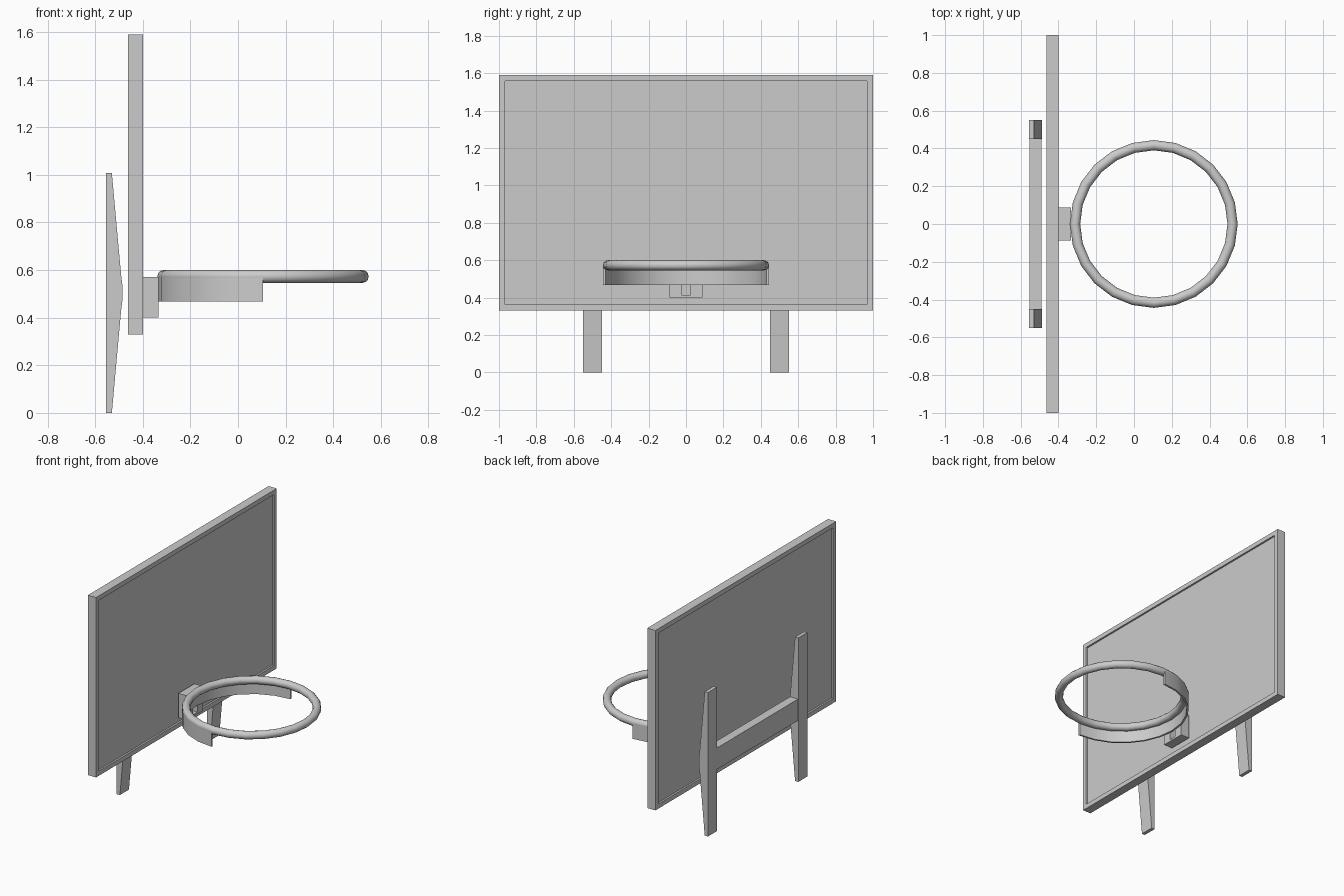
import bpy, bmesh
from math import pi, cos, sin, radians

if "Cube" in bpy.data.objects:
    bpy.data.objects.remove(bpy.data.objects["Cube"])


def make_object(name, bm):
    bmesh.ops.recalc_face_normals(bm, faces=bm.faces)
    mesh = bpy.data.meshes.new(name)
    bm.to_mesh(mesh)
    bm.free()
    obj = bpy.data.objects.new(name, mesh)
    bpy.context.collection.objects.link(obj)
    return obj


def box_bm(x, y, z):
    bm = bmesh.new()
    bmesh.ops.create_cube(bm, size=1)
    for v in bm.verts:
        v.co = [lo + (c + 0.5) * (hi - lo) for c, (lo, hi) in zip(v.co, (x, y, z))]
    bm.normal_update()
    return bm


def prism(name, points, place, lo, hi):
    """Extrude a 2D outline between lo and hi; place maps (a, b, depth) to xyz."""
    bm = bmesh.new()
    rows = [[bm.verts.new(place(a, b, d)) for a, b in points] for d in (lo, hi)]
    bm.faces.new(rows[0])
    bm.faces.new(rows[1])
    n = len(points)
    for i in range(n):
        j = (i + 1) % n
        bm.faces.new((rows[0][i], rows[0][j], rows[1][j], rows[1][i]))
    return make_object(name, bm)


def smooth(obj):
    bpy.ops.object.select_all(action='DESELECT')
    obj.select_set(True)
    bpy.context.view_layer.objects.active = obj
    bpy.ops.object.shade_smooth_by_angle(angle=radians(35))


# Backboard: raised frame with a recessed panel on both sides
bm = box_bm((-0.463, -0.40), (-1, 1), (0.33, 1.59))
for f in [f for f in bm.faces if abs(f.normal.x) > 0.9]:
    bmesh.ops.inset_individual(bm, faces=[f], thickness=0.045)
    bmesh.ops.inset_individual(bm, faces=[f], thickness=0.0005, depth=-0.012)
make_object("backboard", bm)

# Rear legs: flat back, front bulging in the middle
leg = [(-0.555, 0), (-0.53, 0), (-0.491, 0.43), (-0.486, 0.47), (-0.486, 0.54),
       (-0.491, 0.58), (-0.53, 1.008), (-0.555, 1.008)]
for side, y0, y1 in (("left", -0.55, -0.45), ("right", 0.45, 0.55)):
    prism(side + "_leg", leg, lambda a, b, d: (a, d, b), y0, y1)

# Crossbar joining the legs
make_object("leg_crossbar", box_bm((-0.553, -0.491), (-0.45, 0.45), (0.43, 0.58)))

# Rim
bpy.ops.mesh.primitive_torus_add(location=(0.105, 0, 0.573), major_segments=24,
                                 minor_segments=12, major_radius=0.417, minor_radius=0.027)
rim = bpy.context.object
rim.name = "rim"
smooth(rim)

# Half-round skirt under the rear half of the rim
arc = [pi / 2 + pi * i / 12 for i in range(13)]
bm = bmesh.new()
rings = []
for t in arc:
    rings.append([bm.verts.new((0.105 + r * cos(t), r * sin(t), z))
                  for r, z in ((0.443, 0.467), (0.443, 0.573), (0.43, 0.573), (0.43, 0.467))])
for a, b in zip(rings, rings[1:]):
    for i in range(4):
        j = (i + 1) % 4
        bm.faces.new((a[i], a[j], b[j], b[i]))
bm.faces.new(rings[0])
bm.faces.new(rings[-1])
smooth(make_object("rim_skirt", bm))

# Mount block with a slot recessed into its front
bm = box_bm((-0.40, -0.333), (-0.088, 0.088), (0.40, 0.571))
front = [f for f in bm.faces if f.normal.x > 0.9]
bmesh.ops.inset_individual(bm, faces=front, thickness=0.02)
for v in front[0].verts:
    v.co.y = 0.025 if v.co.y > 0 else -0.025
bmesh.ops.inset_individual(bm, faces=front, thickness=0.0005, depth=-0.04)
make_object("rim_mount", bm)
